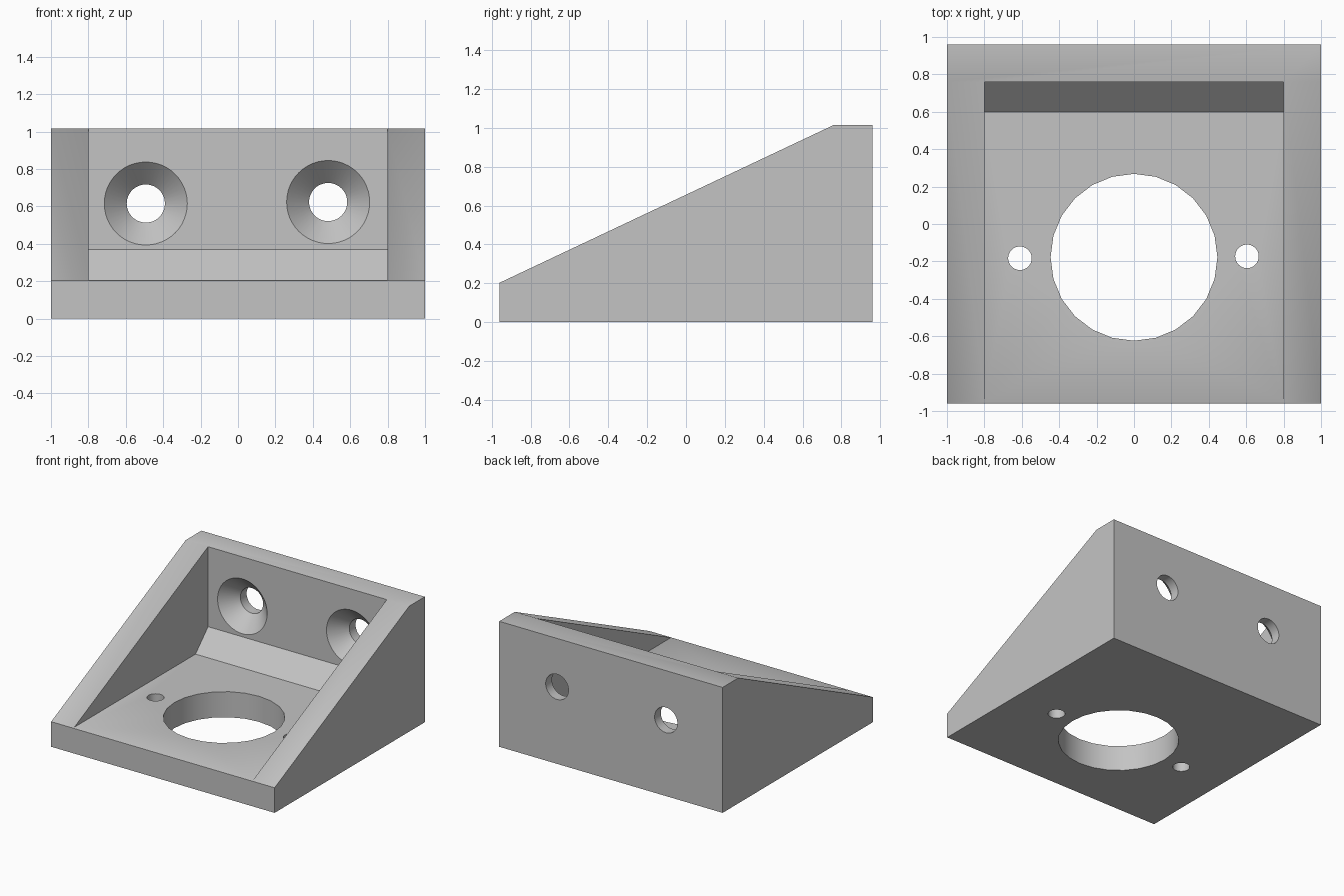
import bpy
import bmesh
import math
from mathutils import Matrix, Vector

cube = bpy.data.objects.get("Cube")
if cube:
    bpy.data.objects.remove(cube, do_unlink=True)

grey = bpy.data.materials.new("light grey")
grey.use_nodes = True
colour = (0.55, 0.55, 0.55, 1)
grey.diffuse_color = colour
grey.node_tree.nodes["Principled BSDF"].inputs["Base Color"].default_value = colour


def add_object(name, bm):
    bmesh.ops.recalc_face_normals(bm, faces=bm.faces)
    mesh = bpy.data.meshes.new(name)
    bm.to_mesh(mesh)
    bm.free()
    mesh.materials.append(grey)
    obj = bpy.data.objects.new(name, mesh)
    bpy.context.collection.objects.link(obj)
    return obj


def extrude_profile(name, points, half_width):
    """Extrude a (y, z) side profile across x."""
    bm = bmesh.new()
    face = bm.faces.new([bm.verts.new((-half_width, y, z)) for y, z in points])
    out = bmesh.ops.extrude_face_region(bm, geom=[face])
    verts = [v for v in out["geom"] if isinstance(v, bmesh.types.BMVert)]
    bmesh.ops.translate(bm, verts=verts, vec=(2 * half_width, 0, 0))
    return add_object(name, bm)


def lathe(name, profile, sides, matrix):
    """Solid of rings given as (radius, height) along local z."""
    bm = bmesh.new()
    rings = []
    for r, h in profile:
        angles = [2 * math.pi * i / sides for i in range(sides)]
        rings.append([bm.verts.new(matrix @ Vector((r * math.cos(a), r * math.sin(a), h)))
                      for a in angles])
    for low, high in zip(rings, rings[1:]):
        for i in range(sides):
            j = (i + 1) % sides
            bm.faces.new((low[i], low[j], high[j], high[i]))
    bm.faces.new(rings[0][::-1])
    bm.faces.new(rings[-1])
    return add_object(name, bm)


# Main wedge-shaped body
back, wall, height, floor = 0.96, 0.76, 1.015, 0.207
bracket = extrude_profile("angle_bracket", [
    (-back, 0), (back, 0), (back, height), (wall, height), (-back, 0.203)], 1)

# Pocket between the side walls, with a sloped fillet at the back
cutters = [extrude_profile("pocket_cutter", [
    (-1.2, floor), (0.6, floor), (wall, 0.368), (wall, 1.3), (-1.2, 1.3)], 0.8)]

# Large round opening and two small screw holes in the floor
for name, x, y, radius, sides in (("opening_cutter", 0, -0.178, 0.446, 24),
                                  ("right_floor_hole_cutter", -0.61, -0.183, 0.063, 32),
                                  ("left_floor_hole_cutter", 0.604, -0.173, 0.063, 32)):
    cutters.append(lathe(name, [(radius, -0.2), (radius, 0.4)], sides,
                         Matrix.Translation((x, y, 0))))

# Countersunk screw holes through the back wall
sink = 0.12
wide, narrow = 0.222, 0.102
for name, x, z in (("right_wall_hole_cutter", -0.493, 0.615),
                   ("left_wall_hole_cutter", 0.482, 0.623)):
    place = Matrix.Translation((x, wall, z)) @ Matrix.Rotation(-math.pi / 2, 4, "X")
    cutters.append(lathe(name, [(wide, -0.05), (wide, 0), (narrow, sink), (narrow, 0.4)],
                         48, place))

# Apply the cuts and remove the cutters
bpy.context.view_layer.objects.active = bracket
for cutter in cutters:
    cutter.hide_render = True
    mod = bracket.modifiers.new(cutter.name, "BOOLEAN")
    mod.operation = "DIFFERENCE"
    mod.solver = "EXACT"
    mod.object = cutter
    bpy.ops.object.modifier_apply(modifier=mod.name)
    bpy.data.objects.remove(cutter, do_unlink=True)

# Smooth the holes and keep the edges sharp
bpy.ops.object.select_all(action="DESELECT")
bracket.select_set(True)
bpy.ops.object.shade_smooth_by_angle(angle=math.radians(30))
